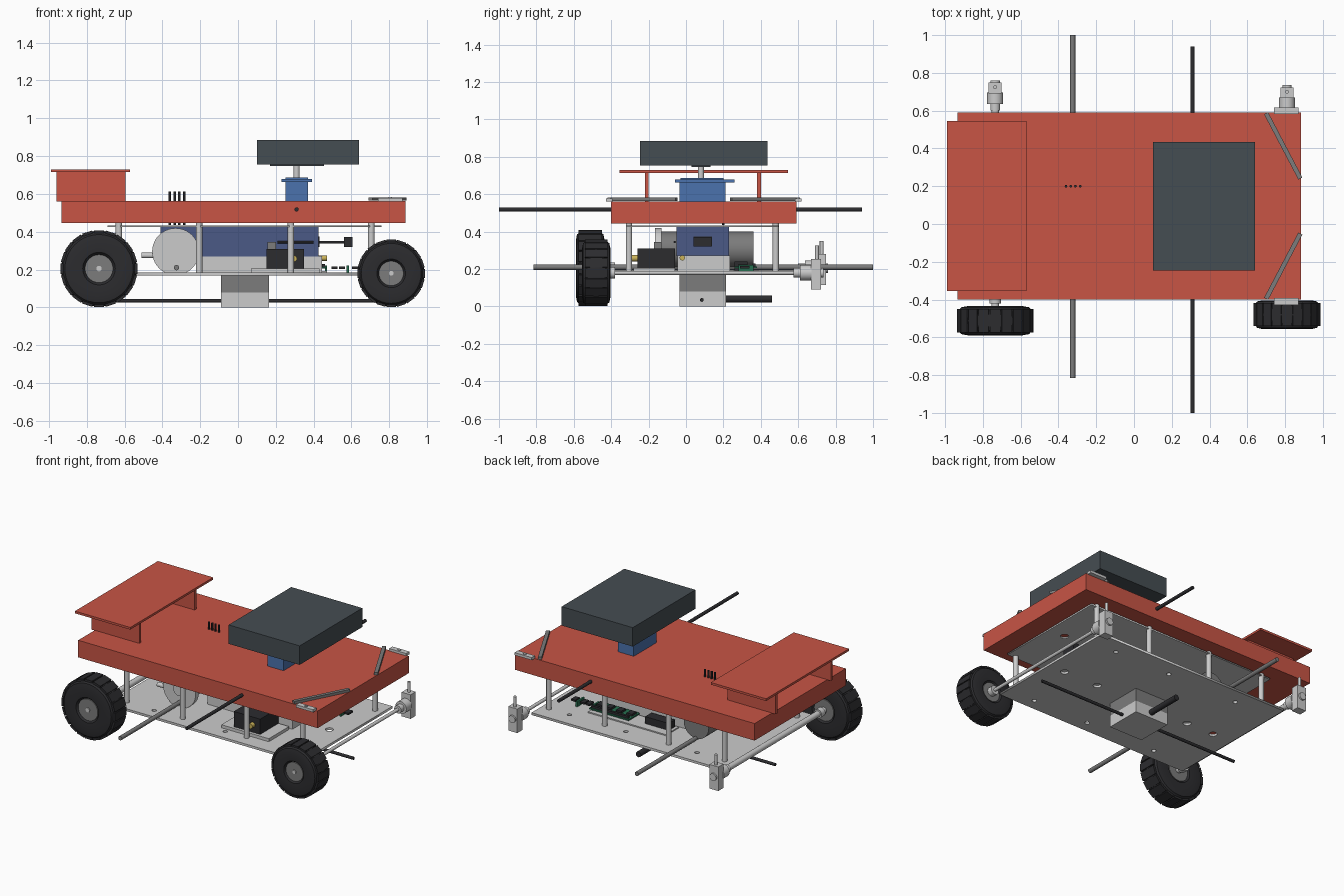
import bpy, bmesh, math
from mathutils import Vector, Matrix

if "Cube" in bpy.data.objects:
    bpy.data.objects.remove(bpy.data.objects["Cube"])

def mat(name, r, g, b):
    m = bpy.data.materials.new(name)
    m.diffuse_color = (r, g, b, 1)
    m.use_nodes = True
    m.node_tree.nodes["Principled BSDF"].inputs["Base Color"].default_value = m.diffuse_color
    return m

RED = mat("red", 0.58, 0.09, 0.06)
SLATE = mat("slate", 0.06, 0.075, 0.085)
BLUE = mat("blue", 0.07, 0.17, 0.42)
NAVY = mat("navy", 0.07, 0.1, 0.24)
BLACK = mat("black", 0.025, 0.025, 0.028)
STEEL = mat("steel", 0.2, 0.2, 0.2)
GREEN = mat("green", 0.02, 0.16, 0.08)
GOLD = mat("gold", 0.6, 0.45, 0.1)

def finish(name, bm, m=None, smooth=False):
    bmesh.ops.recalc_face_normals(bm, faces=bm.faces)
    me = bpy.data.meshes.new(name)
    bm.to_mesh(me)
    bm.free()
    ob = bpy.data.objects.new(name, me)
    bpy.context.collection.objects.link(ob)
    if m:
        me.materials.append(m)
    if smooth:
        bpy.ops.object.select_all(action='DESELECT')
        ob.select_set(True)
        bpy.context.view_layer.objects.active = ob
        bpy.ops.object.shade_smooth_by_angle(angle=math.radians(30))
    return ob

def box(name, x0, x1, y0, y1, z0, z1, m=None):
    bm = bmesh.new()
    mx = Matrix.Translation(((x0+x1)/2, (y0+y1)/2, (z0+z1)/2)) @ Matrix.Diagonal((x1-x0, y1-y0, z1-z0, 1))
    bmesh.ops.create_cube(bm, size=1, matrix=mx)
    return finish(name, bm, m)

def rod(name, a, b, r, m=None, n=24):
    a, b = Vector(a), Vector(b)
    d = b - a
    mx = Matrix.Translation((a+b)/2) @ d.to_track_quat('Z', 'Y').to_matrix().to_4x4()
    bm = bmesh.new()
    bmesh.ops.create_cone(bm, cap_ends=True, segments=n, radius1=r, radius2=r, depth=d.length, matrix=mx)
    return finish(name, bm, m, True)

def plate(name, x0, x1, y0, y1, z0, z1, holes):
    # flat sheet with round through holes
    cu = bpy.data.curves.new(name, 'CURVE')
    cu.dimensions, cu.fill_mode, cu.extrude = '2D', 'BOTH', (z1-z0)/2
    loops = [[(x0, y0), (x1, y0), (x1, y1), (x0, y1)]]
    for x, y, r in holes:
        loops.append([(x + r*math.cos(t*math.pi/8), y + r*math.sin(t*math.pi/8)) for t in range(16)])
    for pts in loops:
        s = cu.splines.new('POLY')
        s.points.add(len(pts)-1)
        for p, q in zip(s.points, pts):
            p.co = (*q, 0, 1)
        s.use_cyclic_u = True
    ob = bpy.data.objects.new(name, cu)
    ob.location.z = (z0+z1)/2
    bpy.context.collection.objects.link(ob)
    bpy.ops.object.select_all(action='DESELECT')
    ob.select_set(True)
    bpy.context.view_layer.objects.active = ob
    bpy.ops.object.convert(target='MESH')

def wheel(name, x, y, r, h):
    # lathed tyre with tread blocks and a grey hub
    prof = [(0, -h*.75), (r*.36, -h*.75), (r*.42, -h*.95), (r*.72, -h), (r*.88, -h*.92), (r*.955, -h*.65),
            (r*.975, 0), (r*.955, h*.65), (r*.88, h*.92), (r*.72, h), (r*.42, h*.95), (r*.36, h*.75), (0, h*.75)]
    bm = bmesh.new()
    vs = [bm.verts.new((a, b, 0)) for a, b in prof]
    es = [bm.edges.new(p) for p in zip(vs, vs[1:])]
    bmesh.ops.spin(bm, geom=vs+es, cent=(0, 0, 0), axis=(0, 1, 0), angle=2*math.pi, steps=40)
    bmesh.ops.remove_doubles(bm, verts=bm.verts, dist=1e-4)
    bmesh.ops.translate(bm, verts=bm.verts, vec=(x, y, r))
    finish(name + "_tyre", bm, BLACK, True)
    bm = bmesh.new()
    for i in range(20):
        m = Matrix.Translation((x, y, r)) @ Matrix.Rotation(i*math.pi/10, 4, 'Y') @ \
            Matrix.Translation((0, 0, r*.955)) @ Matrix.Diagonal((r*.27, h*1.6, r*.07, 1))
        bmesh.ops.create_cube(bm, size=1, matrix=m)
    finish(name + "_tread", bm, BLACK)
    rod(name + "_hub", (x, y-h*.85, r), (x, y+h*.85, r), r*.36, STEEL, 32)
    rod(name + "_hub_cap", (x, y-h*.92, r), (x, y-h*.8, r), r*.07)

# body shell and rear wing
box("body", -.934, .885, -.40, .59, .445, .562, RED)
box("wing", -.99, -.57, -.355, .545, .715, .73, RED)
for y in (-.21, .39):
    box("wing_support", -.96, -.595, y-.01, y+.01, .56, .716, RED)

# plates and posts
big = [(x, .085, .026) for x in (.635, .37, -.36, -.57)]
small = [(x, y, .015) for x in (.55, .12, -.42) for y in (-.31, .48)]
plate("lower_plate", -.72, .76, -.39, .59, .168, .184, big + small)
plate("upper_plate", -.69, .76, -.32, .495, .424, .434, big)
for x in (-.63, -.205, .28, .705):
    for y in (-.305, .48):
        rod("post", (x, y, .18), (x, y, .445), .017)

# roof sensor, its servo and stem
box("sensor_box", .10, .64, -.245, .435, .755, .885, SLATE)
box("sensor_mount", .17, .455, .03, .13, .747, .757, SLATE)
rod("sensor_stem", (.31, .08, .67), (.31, .08, .75), .016)
box("servo", .25, .37, -.035, .21, .56, .67, BLUE)
box("servo_flange", .23, .39, -.06, .26, .664, .678, BLUE)
box("servo_cap", .25, .37, -.03, .2, .678, .688, BLUE)

# deck bars and brackets
for s in (-1, 1):
    c = .095
    a, b = Vector((.70, c+s*.49, .573)), Vector((.88, c+s*.147, .573))
    bar = box("deck_bar", -.195, .195, -.012, .012, -.009, .009, STEEL)
    bar.location = (a+b)/2
    bar.rotation_euler.z = math.atan2(b.y-a.y, b.x-a.x)
    box("deck_bracket", .74, .87, c+s*.505-.018, c+s*.505+.018, .56, .578)
    rod("bracket_pin", (.805, c+s*.505, .57), (.805, c+s*.505, .583), .01)

# side rods and aerial pins
rod("lower_side_rod", (-.325, -.815, .21), (-.325, 1, .21), .014, STEEL)
rod("upper_side_rod", (.31, -1, .518), (.31, .94, .518), .011, BLACK)
for i in range(4):
    x = -.36 + i*.025
    rod("pin", (x, .2, .435), (x, .2, .612), .007, BLACK, 12)

# under box and rods
box("under_box_top", -.09, .165, -.035, .215, .08, .17, STEEL)
box("under_box", -.09, .165, -.035, .215, 0, .08)
rod("under_rod", (-.74, .085, .035), (.82, .085, .035), .01, BLACK)
rod("under_rod_thick", (.04, .2, .04), (.04, .46, .04), .019, BLACK)

# wheels, axles and bare knuckles
for n, x, y, r, h, end in (("rear", -.735, -.512, .205, .077, .76), ("front", .81, -.48, .18, .076, .735)):
    wheel(n + "_wheel", x, y, r, h)
    rod(n + "_axle", (x, y, r), (x, .62, r), .02 if n == "rear" else .011)
    rod(n + "_axle_collar", (x, -.42, r), (x, -.38, r), .03)
    rod(n + "_knuckle_collar", (x, end-.16, r), (x, end-.12, r), .026)
    rod(n + "_knuckle_neck", (x, end-.125, r), (x, end-.065, r), .042)
    box(n + "_knuckle", x-.034, x+.034, end-.068, end-.012, r-.09, r+.075)
    rod(n + "_knuckle_pin", (x, end-.035, r+.07), (x, end-.035, r+.145), .01)
    rod(n + "_knuckle_nut", (x, end-.02, r), (x, end, r), .025)

# battery, tray and motor
box("battery", -.41, .425, -.05, .23, .27, .43, NAVY)
box("battery_socket", .42, .43, .04, .14, .32, .375, BLACK)
box("battery_tray", -.2, .445, -.045, .235, .184, .272)
rod("motor_disc", (-.33, -.165, .295), (-.33, -.13, .295), .124, None, 40)
rod("motor_disc_hub", (-.33, -.172, .295), (-.33, -.16, .295), .042)
rod("motor", (-.33, -.13, .305), (-.33, .36, .305), .095, STEEL, 40)
rod("motor_lead", (-.51, -.14, .275), (-.44, -.14, .275), .015)

# controller, gold plug and plug lead
box("controller_base", .07, .43, -.28, -.06, .184, .205)
box("controller", .15, .35, -.26, -.06, .205, .31, BLACK)
box("controller_tab", .155, .2, -.17, -.13, .31, .345, STEEL)
rod("gold_plug", (.295, -.29, .258), (.295, -.25, .258), .017, GOLD)
rod("gold_side_plug", (.42, -.02, .26), (.47, -.02, .26), .014, GOLD)
rod("lead", (.21, -.06, .345), (.4, -.06, .345), .006, BLACK)
rod("plug_lead", (.4, .085, .345), (.57, .085, .345), .007, BLACK)
box("plug", .56, .605, .04, .135, .32, .372, BLACK)

# circuit boards
box("board_base", -.12, .47, .25, .39, .184, .192)
box("circuit_board", .17, .47, .26, .38, .205, .214, GREEN)
for x in (.2, .28, .36, .43):
    box("chip", x-.02, x+.02, .28, .33, .214, .228, BLACK)
box("board_strip", .18, .46, .355, .372, .214, .23, BLACK)
box("receiver", -.1, .08, .26, .33, .192, .24, BLACK)
for x in (.465, .58):
    box("small_board", x-.006, x+.006, .28, .36, .185, .222, GREEN)
for x in (.51, .55, .62):
    box("small_chip", x-.016, x+.016, .29, .34, .204, .216, BLACK)
